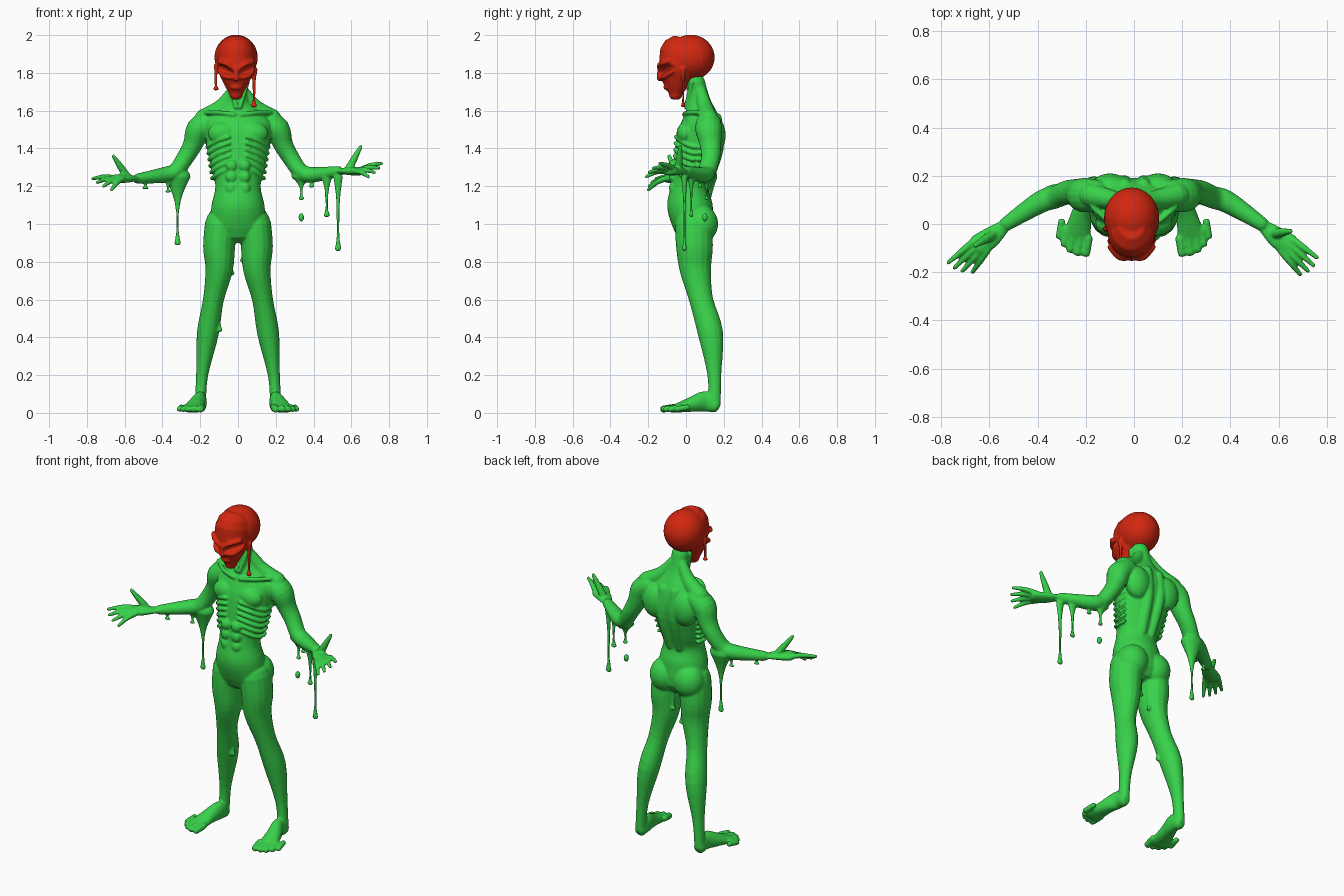
import bpy, bmesh, math
from mathutils import Vector, Matrix

cube = bpy.data.objects.get("Cube")
if cube:
    bpy.data.objects.remove(cube, do_unlink=True)


def material(name, colour):
    mat = bpy.data.materials.new(name)
    mat.use_nodes = True
    mat.diffuse_color = (*colour, 1)
    mat.node_tree.nodes["Principled BSDF"].inputs["Base Color"].default_value = (*colour, 1)
    return mat


green = material("slime green", (.04, .65, .07))
red = material("mask red", (.64, .02, .005))
Y, Z = Vector((0, 1, 0)), Vector((0, 0, 1))


def spline(rows, steps=4):
    """Smooth curve through rows of position and radii."""
    rows = [Vector(row) for row in rows]
    padded = [rows[0], *rows, rows[-1]]
    points = []
    for before, start, end, after in zip(padded, padded[1:], padded[2:], padded[3:]):
        for step in range(steps):
            t = step / steps
            pull_in, pull_out = (end - before) / 2, (after - start) / 2
            bend = 3 * (end - start) - 2 * pull_in - pull_out
            twist = 2 * (start - end) + pull_in + pull_out
            points.append(start + t * (pull_in + t * (bend + t * twist)))
    return points + [rows[-1]]


def tube(bm, rows, side=1, deep=1, ref=Y, sides=16):
    """Rounded limb through (x, y, z, radius); depth along ref is radius * deep or a fifth value."""
    points = spline([(side * x, y, z, radius, *(depth or [radius * deep]))
                     for x, y, z, radius, *depth in rows])
    centres = [point.xyz if len(point) < 4 else Vector(point[:3]) for point in points]
    rings = []
    for i, point in enumerate(points):
        ahead, behind = centres[min(i + 1, len(centres) - 1)], centres[max(i - 1, 0)]
        rings.append((centres[i], (ahead - behind).normalized(), point[3], point[4]))

    def dome(ring, way):
        centre, along, wide, thick = ring
        reach = along * min(wide, thick) * way
        return [(centre + reach * math.sin(angle), along, wide * math.cos(angle), thick * math.cos(angle))
                for angle in (.5, 1)]

    rings = dome(rings[0], -1)[::-1] + rings + dome(rings[-1], 1)
    loops = []
    for centre, along, wide, thick in rings:
        v = (ref - along * ref.dot(along)).normalized()
        u = v.cross(along)
        angles = [math.tau * k / sides for k in range(sides)]
        loops.append([bm.verts.new(centre + u * wide * math.cos(a) + v * thick * math.sin(a)) for a in angles])
    for low, high in zip(loops, loops[1:]):
        for k in range(sides):
            bm.faces.new((low[k - 1], low[k], high[k], high[k - 1]))
    bm.faces.new(loops[0])
    bm.faces.new(loops[-1])


def ball(bm, centre, radii, side=1):
    x, y, z = centre
    place = Matrix.Translation((side * x, y, z)) @ Matrix.Diagonal((*radii, 1))
    bmesh.ops.create_uvsphere(bm, u_segments=24, v_segments=16, radius=1, matrix=place)


def drip(bm, x, y, top, end, wide, thin=.009):
    """Hanging strand: flared root, thin string, heavy drop."""
    length = top - end
    tube(bm, [(x, y, top, wide), (x, y, top - length / 4, wide / 3 + thin / 2),
              (x, y, top - length / 2, thin), (x, y, end + length / 5, thin),
              (x, y, end + thin * 2, thin * 2)], deep=.7)


def fan(first, last, count, bulge):
    """Fingertip positions spread from first to last along an arc."""
    for k in range(count):
        t = k / (count - 1)
        yield k, Vector(first).lerp(Vector(last), t) + Vector(bulge) * math.sin(math.pi * t)


def finish(bm, name, mat):
    bmesh.ops.recalc_face_normals(bm, faces=bm.faces)
    mesh = bpy.data.meshes.new(name)
    bm.to_mesh(mesh)
    bm.free()
    obj = bpy.data.objects.new(name, mesh)
    bpy.context.collection.objects.link(obj)
    mesh.materials.append(mat)
    bpy.ops.object.select_all(action="DESELECT")
    obj.select_set(True)
    bpy.context.view_layer.objects.active = obj
    fuse = obj.modifiers.new("fuse", "REMESH")
    fuse.mode, fuse.voxel_size = "VOXEL", .006
    soften = obj.modifiers.new("soften", "SMOOTH")
    soften.iterations = 3
    for modifier in ("fuse", "soften"):
        bpy.ops.object.modifier_apply(modifier=modifier)
    bpy.ops.object.shade_smooth()
    return obj


body = bmesh.new()

# Neck, chest, waist and hips
spine = [(.05, 1.75, .05, .05), (.07, 1.65, .06, .06), (.08, 1.55, .17, .1), (.07, 1.45, .17, .12),
         (.04, 1.3, .14, .11), (.02, 1.2, .12, .1), (.02, 1.1, .14, .12), (.04, 1, .15, .11)]
tube(body, [(0, *row) for row in spine], sides=32)
ball(body, (0, -.04, 1.1), (.08, .06, .1))

for side in (-1, 1):
    # Chest, shoulder blade, buttock, neck slope and back column
    ball(body, (.08, 0, 1.48), (.08, .05, .06), side)
    ball(body, (.1, .15, 1.47), (.08, .06, .1), side)
    ball(body, (.08, .08, 1), (.09, .09, .1), side)
    tube(body, [(.03, .08, 1.7, .03), (.09, .1, 1.62, .04), (.18, .12, 1.56, .05)], side)
    tube(body, [(.04, .16, 1.56, .03), (.04, .17, 1.4, .03), (.03, .1, 1.2, .03)], side)
    # Collar bone and neck cord
    tube(body, [(.02, -.01, 1.58, .012), (.1, .01, 1.59, .012), (.17, .07, 1.59, .012)], side)
    tube(body, [(.01, 0, 1.62, .012), (.05, .03, 1.75, .012)], side)
    # Ribs wrapped around the chest
    for rib in range(6):
        t = rib / 6
        wide, thick, middle = .14 + .03 * t, .11 + .02 * t, .04 + .03 * t
        angles = [.3 + .4 * k for k in range(5)]
        tube(body, [(wide * math.sin(a), middle - thick * math.cos(a),
                     1.27 + t / 5 + .03 * math.cos(2 * a), .01) for a in angles], side)
    # Belly pads
    for pad in range(3):
        ball(body, (.035, -.07, 1.31 - .06 * pad), (.03, .02, .03), side)

    # Leg with kneecap
    tube(body, [(.09, .04, 1, .085), (.1, .045, .88, .085), (.1, .05, .76, .073), (.13, .08, .6, .055),
                (.16, .13, .42, .058), (.19, .15, .2, .032), (.2, .15, .05, .03)], side, deep=1.15)
    ball(body, (.13, .05, .61), (.035, .03, .045), side)
    # Foot and toes
    tube(body, [(.2, .15, .04, .033, .04), (.2, .1, .06, .035, .055), (.22, .03, .045, .045, .04),
                (.24, -.07, .02, .06, .02)], side, ref=Z)
    for k, tip in fan((.2, -.12, .02), (.31, -.05, .02), 5, (.01, -.02, 0)):
        thick = .019 - .001 * k
        root = tip + Vector((-.01, .06, .01))
        tube(body, [(*root, thick), (*root.lerp(tip, .6), thick), (*tip, thick)], side, ref=Z)

# Arms and hands: each hand has its own gesture, the right one lower
gestures = ((1, 1.28, (.76, -.14, 1.32), (.69, -.21, 1.25), (.65, -.03, 1.41)),
            (-1, 1.24, (.77, -.16, 1.24), (.67, -.2, 1.18), (.66, -.09, 1.36)))
for side, height, index_tip, little_tip, thumb_tip in gestures:
    tube(body, [(.16, .12, 1.54, .06), (.21, .12, 1.5, .065), (.24, .13, 1.42, .052), (.28, .13, 1.35, .046),
                (.33, .11, 1.28, .043), (.39, .09, 1.26, .042), (.53, 0, height, .027)], side, deep=1.1)
    tube(body, [(.54, -.01, height, .028), (.6, -.06, height, .045), (.65, -.09, height, .045)],
         side, deep=.5, ref=Z)
    for k, tip in fan(index_tip, little_tip, 4, (.01, -.01, 0)):
        root = Vector((.64, -.05, height)) + k * Vector((-.01, -.02, 0))
        knuckle = root.lerp(tip, .5) + Z * .01
        tube(body, [(*root, .016), (*knuckle, .014), (*tip, .009)], side, ref=Z)
    root, tip = Vector((.58, -.04, height)), Vector(thumb_tip)
    tube(body, [(*root, .022), (*root.lerp(tip, .5), .018), (*tip, .01)], side)

# Slime strands under the forearms, then between the legs
for x, end, wide in ((.335, 1.12, .055), (.39, 1.18, .04), (.47, 1.03, .03), (.53, .85, .025),
                     (-.32, .88, .07), (-.37, 1.15, .04), (-.49, 1.17, .02)):
    drip(body, x, .31 - .6 * abs(x), 1.25, end, wide)
for x, top, end in ((-.035, .96, .72), (.025, .95, .79), (-.1, .72, .42)):
    drip(body, x, .09, top, end, .035)
finish(body, "body", green)

# Falling drop below the left elbow
drop = bmesh.new()
ball(drop, (.335, .1, 1.035), (.015, .015, .023))
finish(drop, "falling_drop", green)

# Masked head: cranium and tapering face
head = bmesh.new()
ball(head, (0, .025, 1.882), (.115, .127, .12))
tube(head, [(0, -.02, 1.9, .1, .12), (0, -.04, 1.82, .097, .105), (0, -.05, 1.76, .074, .08),
            (0, -.055, 1.69, .037, .037)], sides=28)
# Brows, cheekbones, nose bridge and mouth
for side in (-1, 1):
    tube(head, [(.01, -.14, 1.815, .012), (.05, -.137, 1.845, .014), (.09, -.095, 1.86, .012)], side)
    tube(head, [(.01, -.135, 1.775, .012), (.06, -.115, 1.78, .012), (.09, -.07, 1.81, .012)], side)
tube(head, [(0, -.14, 1.83, .012), (0, -.14, 1.77, .015)])
ball(head, (0, -.09, 1.725), (.036, .03, .02))
# Strands hanging from the temples
drip(head, -.107, -.02, 1.84, 1.7, .014)
drip(head, .095, -.015, 1.82, 1.61, .02)
head_object = finish(head, "head", red)

# Press slanted eye hollows into the face and set the head slightly to its right
tilt = Matrix.Rotation(-.5, 2)
for vertex in head_object.data.vertices:
    point = vertex.co
    along, across = tilt @ Vector((abs(point.x) - .054, point.z - 1.816))
    inside = 1 - (along / .046) ** 2 - (across / .021) ** 2
    if point.y < -.03 and inside > 0:
        point.y += .03 * math.sqrt(inside)
    point.x -= .01
